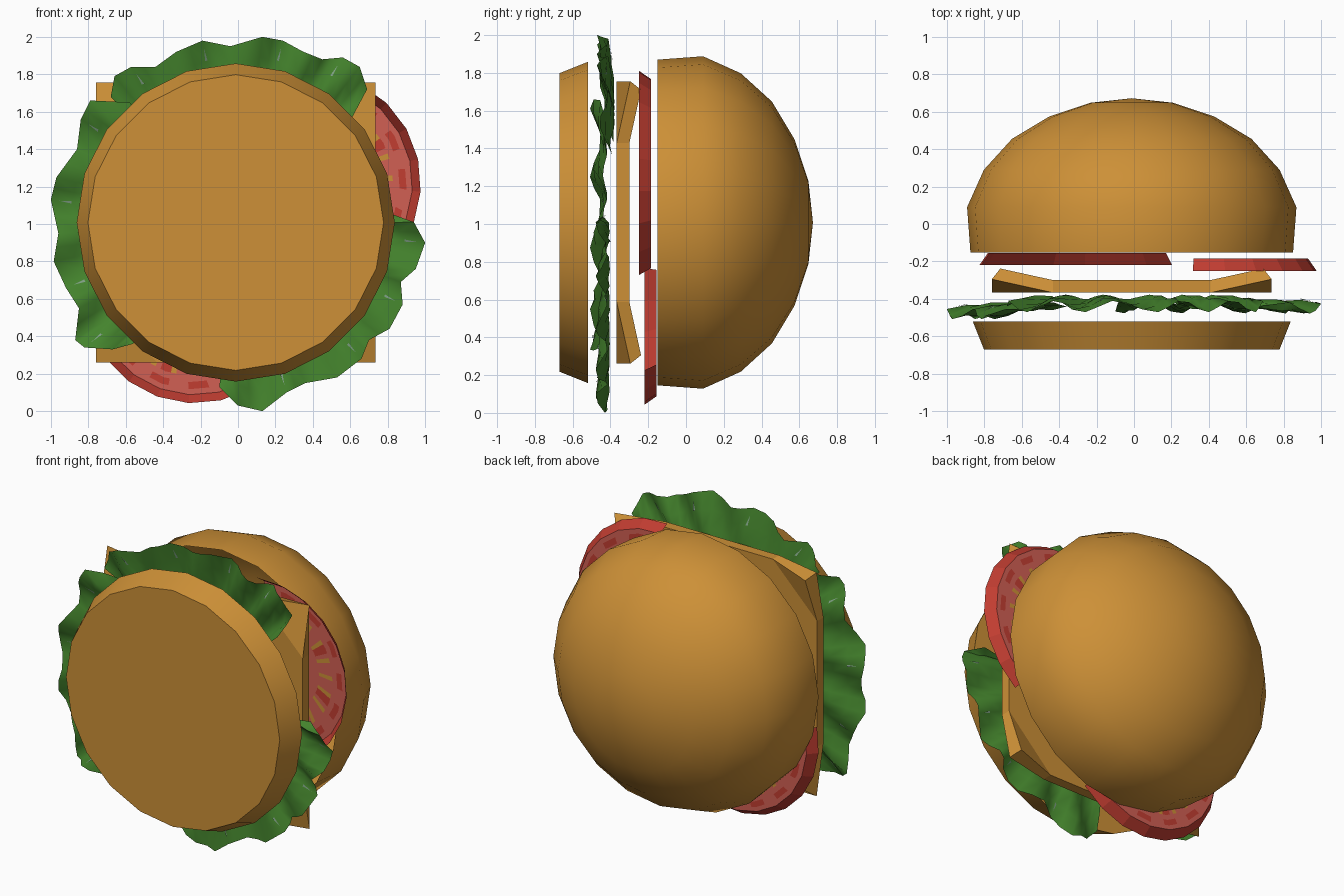
import bpy, math
from mathutils import Vector

if "Cube" in bpy.data.objects:
    bpy.data.objects.remove(bpy.data.objects["Cube"])


def material(name, rgb):
    m = bpy.data.materials.new(name)
    m.diffuse_color = (*rgb, 1)
    m.use_nodes = True
    m.node_tree.nodes["Principled BSDF"].inputs["Base Color"].default_value = m.diffuse_color
    return m


GOLD = material("toasted gold", (0.61, 0.28, 0.038))
GREEN = material("leaf green", (0.058, 0.23, 0.026))
RED = material("tomato red", (0.54, 0.047, 0.031))
PINK = material("tomato flesh", (0.64, 0.115, 0.088))
VEIN = material("pale vein", (0.22, 0.36, 0.24))


def make(name, verts, faces, mats, ids=None, smooth=None):
    me = bpy.data.meshes.new(name)
    me.from_pydata(verts, [], faces)
    for m in mats:
        me.materials.append(m)
    if ids:
        me.polygons.foreach_set("material_index", ids)
    ob = bpy.data.objects.new(name, me)
    bpy.context.collection.objects.link(ob)
    if smooth:
        bpy.context.view_layer.objects.active = ob
        for o in bpy.context.selected_objects:
            o.select_set(False)
        ob.select_set(True)
        bpy.ops.object.shade_smooth_by_angle(angle=math.radians(smooth))
    return ob


CX, CZ, SIDES = -0.012, 1.008, 20


# Buns: turned around the y axis; a zero radius closes the end
def turned(name, profile, smooth):
    verts, rings, faces = [], [], []
    for r, y in profile:
        n = 1 if r == 0 else SIDES
        rings.append(list(range(len(verts), len(verts) + n)))
        for i in range(n):
            a = math.tau * i / SIDES
            verts.append((CX + r * math.cos(a), y, CZ + r * math.sin(a)))
    for a, b in zip(rings, rings[1:]):
        for i in range(SIDES):
            j = (i + 1) % SIDES
            if len(b) == 1:
                faces.append((a[j], a[i], b[0]))
            elif len(a) == 1:
                faces.append((a[0], b[i], b[j]))
            else:
                faces.append((a[j], a[i], b[i], b[j]))
    return make(name, verts, faces, [GOLD], smooth=smooth)


turned("top_bun", [(0.862, -0.152), (0.88, 0.09), (0.79, 0.29), (0.64, 0.455),
                   (0.44, 0.575), (0.22, 0.648), (0, 0.672)], 50)
turned("bottom_bun", [(0, -0.67), (0.79, -0.67), (0.85, -0.52), (0, -0.52)], 30)

# Cheese: square slab with its four corners folded back
H, F = 0.7475, 0.42
verts = []
for y, inset, corner_y in ((-0.367, 0, -0.295), (-0.3, 0.045, -0.238)):
    for sx, sz in ((1, 1), (-1, 1), (-1, -1), (1, -1)):
        c = H - inset
        ring = [(sx * H, y, sz * F), (sx * c, corner_y, sz * c), (sx * F, y, sz * H)]
        if sx * sz < 0:
            ring.reverse()
        verts += [(CX + a, b, CZ + d) for a, b, d in ring]
faces = []
for o in (0, 12):
    sheet = [[o + k for k in range(12) if k % 3 != 1]]
    sheet += [[o + 3 * k, o + 3 * k + 1, o + 3 * k + 2] for k in range(4)]
    faces += [f[::-1] for f in sheet] if o else sheet
faces += [(k, k + 12, (k + 1) % 12 + 12, (k + 1) % 12) for k in range(12)]
make("cheese", verts, faces, [GOLD])


# Tomato pieces: arc of skin, flared to the front, with a marked flesh sheet at the back
def tomato(name, cx, cz, start, sweep, front, back, r=0.6, taper=0.045, segs=9, sub=4):
    def arc(t, rad):
        def corner(k):
            a = math.radians(start + sweep * k / segs)
            return Vector((cx + rad * math.cos(a), 0, cz + rad * math.sin(a)))
        k = min(int(t), segs - 1)
        return corner(k).lerp(corner(k + 1), t - k)

    inner = r - taper
    mid = (arc(0, inner) + arc(segs, inner)) / 2
    n = segs * sub + 1
    levels = [1, 0.93, 0.84, 0.76, 0.52, 0.3]
    verts = []
    for i in range(n):
        p = arc(i / sub, r)
        verts.append((p.x, front, p.z))
    for f in levels:
        for i in range(n):
            p = mid.lerp(arc(i / sub, inner), f)
            verts.append((p.x, back, p.z))
    faces, ids = [], []
    for lv in range(len(levels)):
        for i in range(n - 1):
            a = lv * n + i
            faces.append((a, a + n, a + n + 1, a + 1))
            red = lv == 0 or (lv == 2 and i % 6 < 3) or (lv == 4 and i % 12 in (7, 8))
            seed = lv == 4 and i % 4 == 1
            ids.append(0 if red else 2 if seed else 1)
    verts.append((mid.x, back, mid.z))
    last = len(levels) * n
    for i in range(n - 1):
        faces.append((last + i, len(verts) - 1, last + i + 1))
        ids.append(1)
    make(name, verts, faces, [RED, PINK, GOLD], ids)


tomato("upper_tomato", 0.377, 1.215, -54, 150, -0.25, -0.185)
tomato("lower_tomato", -0.228, 0.642, 168, 148, -0.22, -0.156)


# Lettuce: wavy sheets following an outline, rising toward the cheese near the centre
def leaf(name, outline, base, rise, phase, amp):
    pts = []
    for a, b in zip(outline, outline[1:]):
        pts += [a, ((a[0] + b[0]) / 2, (a[1] + b[1]) / 2)]
    pts.append(outline[-1])
    n = len(pts)
    verts, faces, ids = [], [], []
    for lv, f in enumerate((1, 0.89, 0.78, 0.64)):
        for i, (x, z) in enumerate(pts):
            wave = amp * (1, 1, 0.8, 0.4)[lv] * math.sin(i * 1.25 + phase + lv * 0.9)
            verts.append((x * f, base + rise * lv / 3 + wave, 1 + (z - 1) * f))
    for lv in range(3):
        for i in range(n - 1):
            a = lv * n + i
            faces.append((a, a + 1, a + n + 1, a + n))
            ids.append(0)
    make(name, verts, faces, [GREEN], smooth=60)
    # Thin pale veins lying on both sides of the sheet
    vv, vf = [], []
    for i in range(4, n - 3, 6):
        tip, root = Vector(verts[i]), Vector(verts[i + n])
        side = (Vector(verts[i + 1]) - Vector(verts[i - 1])).normalized() * 0.007
        a, b = tip.lerp(root, 0.4), tip.lerp(root, 1.0)
        for dy in (-0.004, 0.004):
            k = len(vv)
            vv += [p + Vector((0, dy, 0)) for p in (a, b - side, b + side)]
            vf.append((k, k + 1, k + 2))
    make(name + "_veins", vv, vf, [VEIN])


leaf("top_lettuce", [(-0.68, 1.68), (-0.66, 1.79), (-0.57, 1.84), (-0.44, 1.84), (-0.33, 1.92),
                     (-0.19, 1.98), (-0.04, 1.95), (0.13, 2.0), (0.24, 1.98), (0.35, 1.92),
                     (0.45, 1.88), (0.56, 1.89), (0.65, 1.84), (0.69, 1.72), (0.61, 1.57)],
     -0.44, 0.05, 0.0, 0.032)
leaf("left_lettuce", [(-0.58, 1.65), (-0.79, 1.66), (-0.84, 1.56), (-0.86, 1.4), (-0.97, 1.25),
                      (-1.0, 1.13), (-0.96, 0.95), (-0.985, 0.8), (-0.92, 0.66), (-0.85, 0.55),
                      (-0.87, 0.38), (-0.82, 0.34), (-0.67, 0.33), (-0.56, 0.36)],
     -0.478, 0.05, 1.0, 0.03)
leaf("right_lettuce", [(0.83, 1.05), (0.94, 1.01), (1.0, 0.9), (0.95, 0.76), (0.87, 0.69),
                       (0.88, 0.57), (0.81, 0.44), (0.7, 0.38), (0.66, 0.28), (0.53, 0.18),
                       (0.36, 0.15), (0.26, 0.1), (0.13, 0.0), (0.0, 0.03), (-0.1, 0.13)],
     -0.447, 0.03, 2.0, 0.032)
